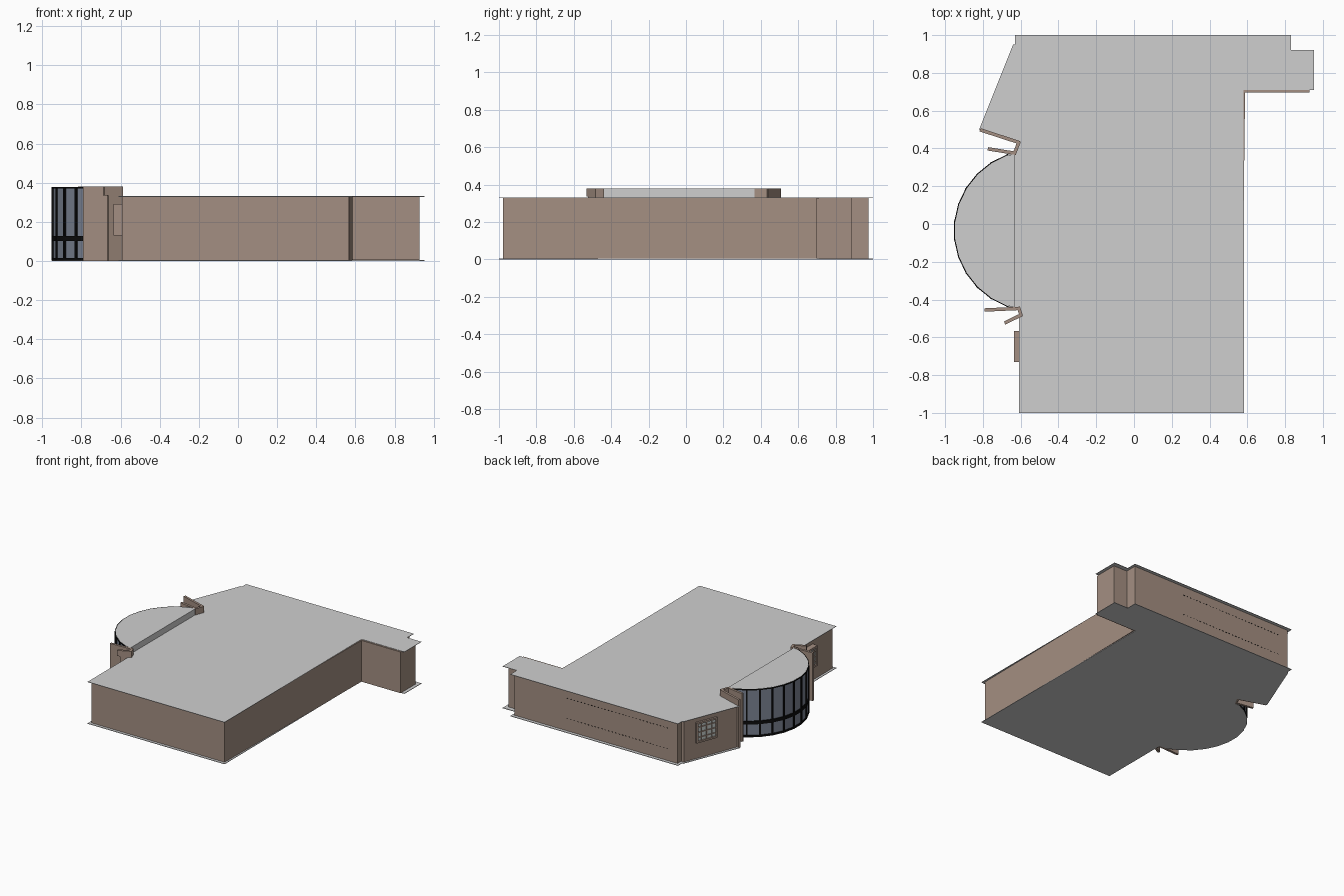
import bpy, bmesh, math
from mathutils import Matrix, Vector

if "Cube" in bpy.data.objects:
    bpy.data.objects.remove(bpy.data.objects["Cube"])


def lin(c):
    c /= 255
    return c / 12.92 if c <= 0.04045 else ((c + 0.055) / 1.055) ** 2.4


def material(name, r, g, b):
    m = bpy.data.materials.new(name)
    m.diffuse_color = (lin(r), lin(g), lin(b), 1)
    m.use_nodes = True
    m.node_tree.nodes["Principled BSDF"].inputs["Base Color"].default_value = m.diffuse_color
    return m


BROWN = material("brown_wall", 164, 143, 130)
GREY = material("light_grey", 207, 207, 207)
GLASS = material("blue_grey_glass", 124, 132, 147)
BLACK = material("black_metal", 12, 12, 12)
PANE = material("pale_pane", 200, 207, 205)


def finish(name, bm, *mats):
    bmesh.ops.recalc_face_normals(bm, faces=bm.faces)
    me = bpy.data.meshes.new(name)
    bm.to_mesh(me)
    bm.free()
    for m in mats:
        me.materials.append(m)
    ob = bpy.data.objects.new(name, me)
    bpy.context.collection.objects.link(ob)
    return ob


def prism(name, pts, z0, z1, *mats):
    bm = bmesh.new()
    f = bm.faces.new([bm.verts.new((x, y, z0)) for x, y in pts])
    ext = bmesh.ops.extrude_face_region(bm, geom=[f])
    bmesh.ops.translate(bm, vec=(0, 0, z1 - z0),
                        verts=[v for v in ext["geom"] if isinstance(v, bmesh.types.BMVert)])
    return finish(name, bm, *mats)


def box(bm, center, size, frame=Matrix()):
    m = frame @ Matrix.Translation(center) @ Matrix.Diagonal((*size, 1))
    bmesh.ops.create_cube(bm, size=1, matrix=m)


def bar(bm, a, b, thick, z0, z1, extra=0.0):
    """Upright slab running between two plan points."""
    a, b = Vector(a), Vector(b)
    d, c = b - a, (a + b) / 2
    frame = Matrix.Translation((c.x, c.y, (z0 + z1) / 2)) @ Matrix.Rotation(math.atan2(d.y, d.x), 4, 'Z')
    box(bm, (0, 0, 0), (d.length + extra, thick, z1 - z0), frame)


# main body: roof and floor slabs overhang the walls
slab = [(-.63, 1), (.83, 1), (.83, .92), (.953, .92), (.953, .71), (.58, .71), (.583, -1),
        (-.61, -1), (-.61, -.44), (-.63, -.44), (-.63, .37), (-.60, .43), (-.82, .50),
        (-.64, .95), (-.63, .95)]
walls = [(-.61, .975), (.81, .975), (.81, .885), (.928, .885), (.928, .697), (.588, .697),
         (.568, -.978), (-.592, -.978), (-.592, -.44), (-.63, -.44), (-.63, .37), (-.605, .435),
         (-.80, .497), (-.632, .93), (-.61, .93)]
prism("outer_walls", walls, 0.004, 0.3285, BROWN)
prism("main_roof", slab, 0.328, 0.331, GREY)
prism("floor_slab", slab, 0, 0.004, GREY)

# curved glazed bay
CX, CY, N, HALF = -.525, -.035, 11, math.radians(70)


def arc(r):
    return [(CX - r * math.cos(t), CY + r * math.sin(t))
            for t in (-HALF + 2 * HALF * i / N for i in range(N + 1))]


def bay(r):
    return [(-.629, CY - .405)] + arc(r) + [(-.629, CY + .405)]


glass = prism("bay_glass", bay(.422), 0.004, 0.376, GLASS, GREY)
for p in glass.data.polygons:
    p.material_index = 1 if p.normal.x > .9 else 0
prism("bay_roof", bay(.424), 0.375, 0.379, GREY)
prism("bay_floor", bay(.428), 0, 0.004, GREY)

# black mullions and rails
bm = bmesh.new()
pts = arc(.424)
for x, y in pts:
    ang = math.atan2(y - CY, x - CX)
    box(bm, (0, 0, 0), (.012, .012, .374), Matrix.Translation((x, y, .19)) @ Matrix.Rotation(ang, 4, 'Z'))
for z0, z1 in ((.003, .015), (.102, .127), (.370, .378)):
    for a, b in zip(pts, pts[1:]):
        bar(bm, a, b, .011, z0, z1)
finish("bay_mullions", bm, BLACK)

# folded fin walls at both ends of the bay
TOP = .38
bm = bmesh.new()
for path in ([(-.785, -.455), (-.61, -.447), (-.598, -.482), (-.66, -.512)],
             [(-.81, .497), (-.61, .432), (-.632, .375), (-.768, .397)]):
    for a, b in zip(path, path[1:]):
        bar(bm, a, b, .018, 0.001, TOP, .012)
bar(bm, (-.64, -.502), (-.685, -.524), .0178, .335, TOP - .0005)
finish("fin_walls", bm, BROWN)


# gridded windows: local x along the wall, local y outward
def window(name, x, y, nx, ny, width, depth, cols=4, rows=4):
    z0, z1 = .13, .29
    h, zc, fr = z1 - z0, (z0 + z1) / 2, .014
    frame = Matrix(((-ny, nx, 0, x), (nx, ny, 0, y), (0, 0, 1, zc), (0, 0, 0, 1)))
    bm = bmesh.new()
    box(bm, (0, depth / 2 - .006, 0), (width - .004, depth - .008, h - .004), frame)
    finish(name + "_panes", bm, PANE)
    bm = bmesh.new()
    for s in (-1, 1):
        box(bm, (s * (width - fr) / 2, depth / 2 - .002, 0), (fr, depth + .004, h), frame)
        box(bm, (0, depth / 2 - .002, s * (h - fr) / 2), (width, depth + .004, fr), frame)
    for i in range(1, cols):
        box(bm, (width * (i / cols - .5), depth - .006, 0), (.006, .008, h), frame)
    for i in range(1, rows):
        box(bm, (0, depth - .006, h * (i / rows - .5)), (width, .008, .006), frame)
    finish(name + "_frame", bm, BROWN)


window("side_window", -.592, -.648, -1, 0, .165, .043)
a, b = Vector((-.632, .93)), Vector((-.80, .497))
d = (b - a).normalized()
c = a.lerp(b, .41)
window("angled_window", c.x, c.y, d.y, -d.x, .18, .016)

# faint dashed lines on the back wall
bm = bmesh.new()
for z in (.10, .26):
    for i in range(30):
        box(bm, (-.52 + i * .03, .975, z), (.012, .003, .004))
finish("back_wall_dashes", bm, BLACK)
